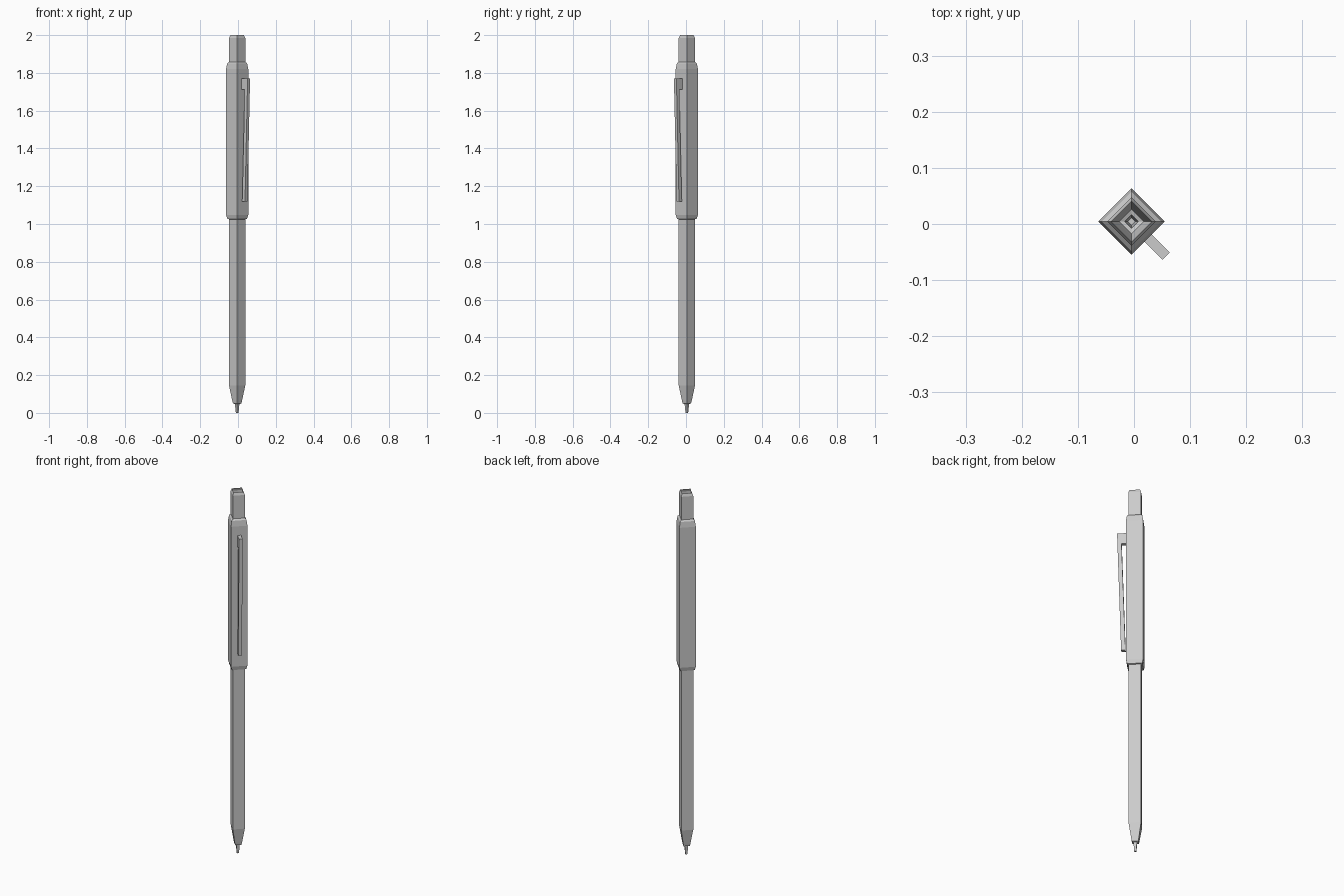
import bpy, bmesh, math
from mathutils import Vector

if "Cube" in bpy.data.objects:
    bpy.data.objects.remove(bpy.data.objects["Cube"])

CENTRE = Vector((-0.0045, 0.0045, 0))


def make_object(name, bm):
    bmesh.ops.recalc_face_normals(bm, faces=bm.faces)
    mesh = bpy.data.meshes.new(name)
    bm.to_mesh(mesh)
    bm.free()
    ob = bpy.data.objects.new(name, mesh)
    ob.location = CENTRE
    bpy.context.collection.objects.link(ob)
    return ob


def square_turned(name, profile, cap_start=False, cap_end=False):
    """Four-sided lathe, corners on the x and y axes; profile is (radius, z)."""
    bm = bmesh.new()
    rings = [[bm.verts.new((r * math.cos(k * math.pi / 2), r * math.sin(k * math.pi / 2), z))
              for k in range(4)] for r, z in profile]
    for a, b in zip(rings, rings[1:]):
        for k in range(4):
            n = (k + 1) % 4
            bm.faces.new((a[k], a[n], b[n], b[k]))
    if cap_start:
        bm.faces.new(rings[0])
    if cap_end:
        bm.faces.new(rings[-1])
    return make_object(name, bm)


# Tip, barrel, grip sleeve and push button in one stepped outline,
# with the button hollow at the top
square_turned("pen_body", [
    (0.007, 0.0), (0.012, 0.047), (0.022, 0.05), (0.026, 0.065), (0.043, 0.145),
    (0.043, 1.025), (0.052, 1.027), (0.059, 1.048), (0.059, 1.82), (0.053, 1.85),
    (0.043, 1.858), (0.043, 1.985), (0.036, 2.0),
], cap_start=True)

# Pocket clip: side outline as (distance from axis, z), extruded to its width
outline = [(0.038, 1.77), (0.0875, 1.77), (0.068, 1.12), (0.047, 1.12),
           (0.066, 1.712), (0.038, 1.712)]
out = Vector((1, -1, 0)).normalized()
side = Vector((1, 1, 0)).normalized() * 0.0092
bm = bmesh.new()
face = bm.faces.new([bm.verts.new(out * d - side + Vector((0, 0, z))) for d, z in outline])
ext = bmesh.ops.extrude_face_region(bm, geom=[face])
bmesh.ops.translate(bm, vec=side * 2,
                    verts=[v for v in ext["geom"] if isinstance(v, bmesh.types.BMVert)])
make_object("pocket_clip", bm)
